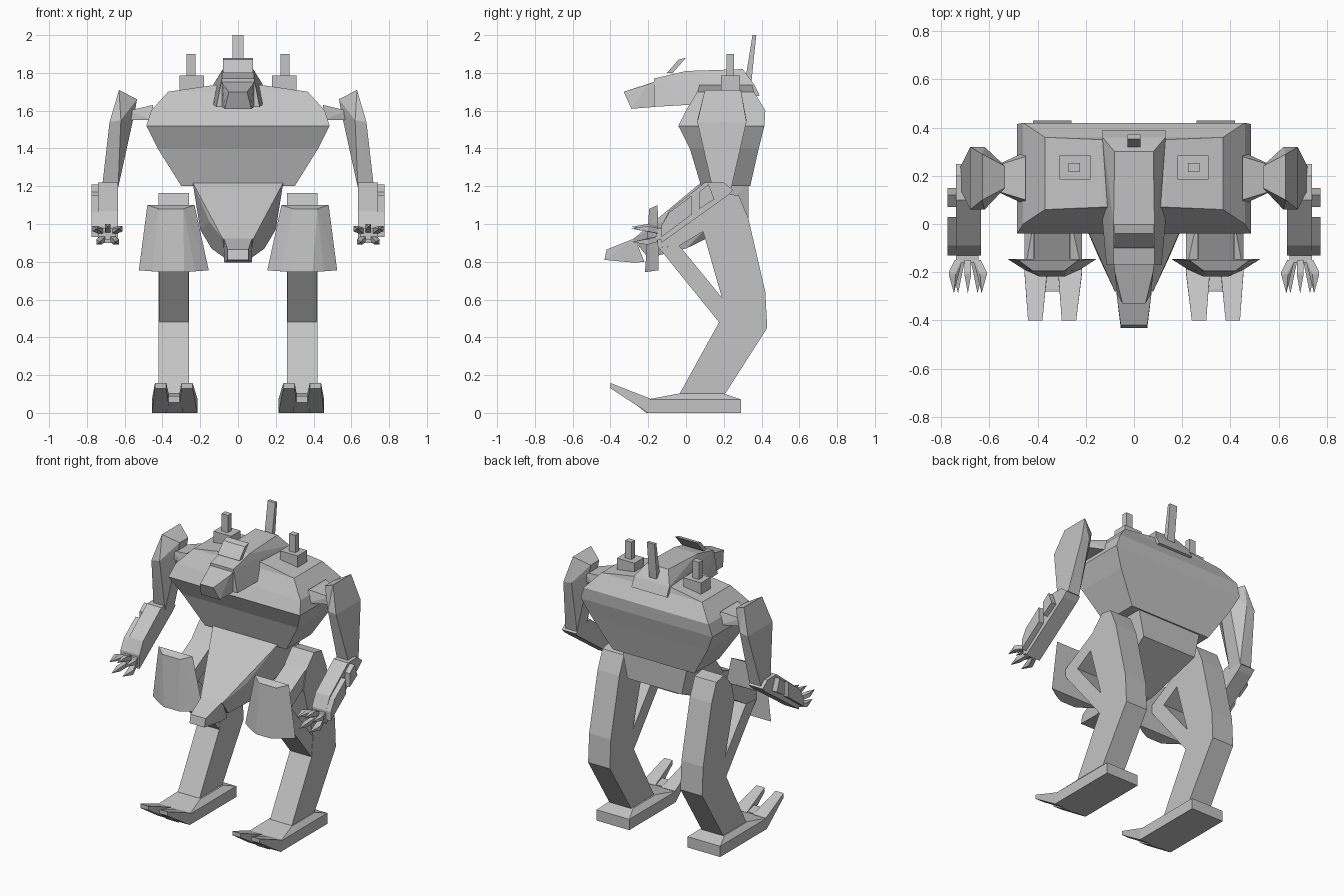
import bpy, bmesh, math

cube = bpy.data.objects.get("Cube")
if cube:
    bpy.data.objects.remove(cube, do_unlink=True)

grey = bpy.data.materials.new("plain grey")
grey.use_nodes = True
COLOUR = (0.55, 0.55, 0.55, 1)
grey.diffuse_color = COLOUR
grey.node_tree.nodes["Principled BSDF"].inputs["Base Color"].default_value = COLOUR


def finish(name, bm):
    bmesh.ops.recalc_face_normals(bm, faces=bm.faces)
    mesh = bpy.data.meshes.new(name)
    bm.to_mesh(mesh)
    bm.free()
    mesh.materials.append(grey)
    obj = bpy.data.objects.new(name, mesh)
    bpy.context.collection.objects.link(obj)


def hull(name, points, side=1):
    """Flat-sided convex solid around the points."""
    bm = bmesh.new()
    for x, y, z in sorted(set(points)):
        bm.verts.new((x * side, y, z))
    res = bmesh.ops.convex_hull(bm, input=bm.verts[:])
    loose = [v for v in bm.verts if not v.link_faces]
    bmesh.ops.delete(bm, geom=loose, context='VERTS')
    bmesh.ops.dissolve_limit(bm, angle_limit=math.radians(1),
                             verts=bm.verts[:], edges=bm.edges[:])
    finish(name, bm)


def prism(name, profile, x0, x1, side=1):
    """Side profile (y, z) extruded across x."""
    bm = bmesh.new()
    a, b = [[bm.verts.new((x * side, y, z)) for y, z in profile] for x in (x0, x1)]
    bm.faces.new(a)
    bm.faces.new(b[::-1])
    n = len(profile)
    for i in range(n):
        j = (i + 1) % n
        bm.faces.new((a[i], b[i], b[j], a[j]))
    finish(name, bm)


def slab(x0, x1, y0, y1, z):
    """Horizontal rectangle."""
    return [(x, y, z) for x in (x0, x1) for y in (y0, y1)]


def box(x0, x1, y0, y1, z0, z1):
    return slab(x0, x1, y0, y1, z0) + slab(x0, x1, y0, y1, z1)


def pairs(rows):
    """Mirrored points from (half width, y, z)."""
    return [(s * w, y, z) for w, y, z in rows for s in (-1, 1)]


def loft(name, rings):
    """Skin over stacked rectangles (half width, y0, y1, z)."""
    bm = bmesh.new()
    loops = [[bm.verts.new(p) for p in
              ((-w, a, z), (w, a, z), (w, b, z), (-w, b, z))] for w, a, b, z in rings]
    bm.faces.new(loops[0])
    bm.faces.new(loops[-1])
    for lo, hi in zip(loops, loops[1:]):
        for i in range(4):
            j = (i + 1) % 4
            bm.faces.new((lo[i], lo[j], hi[j], hi[i]))
    finish(name, bm)


# Torso
loft("torso", [(.3, .08, .34, 1.2), (.425, .02, .385, 1.4), (.485, -.04, .415, 1.52),
               (.46, .0, .42, 1.6), (.37, .06, .36, 1.7), (.13, .07, .35, 1.735)])

# Neck, head and crest
hull("neck", pairs([(.13, .39, 1.68), (.13, .36, 1.74), (.08, .3, 1.82), (.13, .3, 1.66),
                    (.13, 0, 1.63), (.085, 0, 1.81), (.115, -.17, 1.62), (.085, -.17, 1.77)]))
hull("snout", pairs([(.085, -.16, 1.62), (.085, -.16, 1.755), (.08, -.2, 1.74),
                     (.07, -.29, 1.61), (.048, -.33, 1.7)]))
prism("crest", [(-.1, 1.8), (-.07, 1.8), (0, 1.88), (-.04, 1.87)], -.08, .08)
prism("antenna", [(.31, 1.74), (.345, 1.74), (.372, 2), (.352, 2)], -.028, .028)

# Pelvis
hull("pelvis", pairs([(.24, .08, 1.22), (.24, .33, 1.22), (.2, .33, 1.03), (.2, .1, .97),
                      (.14, 0, .87), (.07, -.2, .82), (.15, -.13, 1.01), (.08, -.28, .92)]))
hull("pelvis_nose", pairs([(.075, -.22, .8), (.075, -.27, .925), (.055, -.42, .865),
                           (.055, -.432, .81), (.07, -.27, .795)]))
hull("pelvis_panel", pairs([(.14, .0, 1.13), (.09, -.15, 1.01), (.14, .0, 1.09), (.09, -.15, .98)]))

for side, word in ((1, "left_"), (-1, "right_")):
    # Shoulder turret
    hull(word + "turret_base", box(.18, .31, .185, .285, 1.68, 1.785), side)
    hull(word + "turret_rod", box(.225, .272, .215, .253, 1.77, 1.9), side)

    # Shoulder joint and upper arm
    hull(word + "shoulder_joint", [(.45, .08, 1.55), (.45, .3, 1.55), (.45, .1, 1.63),
         (.45, .28, 1.63)] + [(.58, y, z) for y in (.14, .24) for z in (1.55, 1.6)], side)
    hull(word + "upper_arm", [(.63, .1, 1.71), (.63, .29, 1.71), (.535, .15, 1.66),
         (.535, .24, 1.66), (.545, .15, 1.6), (.545, .24, 1.6), (.62, .06, 1.55),
         (.62, .32, 1.55), (.68, .06, 1.54), (.68, .32, 1.54)]
         + slab(.635, .72, .14, .24, 1.19), side)

    # Forearm with outer guard plates
    prism(word + "forearm", [(.1, 1.22), (.2, 1.22), (.25, 1.18), (.22, 1.15),
          (-.13, .9), (-.13, .99), (-.09, 1.07)], .635, .74, side)
    prism(word + "forearm_rear_plate", [(.07, 1.17), (.12, 1.21), (.15, 1.13), (.07, 1.08)],
          .73, .775, side)
    prism(word + "forearm_front_plate", [(.03, 1.15), (.03, 1.05), (-.13, .93),
          (-.13, .99), (-.09, 1.06)], .73, .775, side)

    # Hand and clawed fingers
    hull(word + "palm", box(.645, .74, -.16, -.12, .915, .975), side)
    for i, (dx, z, lift) in enumerate([(-.05, .965, .01), (0, .97, .015), (.05, .965, .01),
                                       (-.035, .92, -.015), (.035, .92, -.015)]):
        x, r = .69 + dx * .8, .014
        mid = .69 + dx * 1.3
        hull(word + "finger_%d" % (i + 1), box(x - r, x + r, -.16, -.15, z - r, z + r)
             + box(mid - r, mid + r, -.21, -.2, z + lift - r, z + lift + r)
             + [(.69 + dx * 1.15, -.288, z + lift)], side)

    # Leg with bent-back knee
    prism(word + "leg", [(.09, .96), (.12, 1.08), (.2, 1.165), (.28, 1.15), (.33, 1.03),
          (.42, .64), (.43, .45), (.2, .09), (-.04, .09), (.175, .48), (.19, .61)],
          .26, .42, side)
    prism(word + "hip_bar", [(.12, 1.08), (.09, .96), (-.035, .885), (-.15, .875),
          (-.15, .93)], .265, .415, side)
    prism(word + "leg_strut", [(-.145, .875), (-.035, .885), (.19, .61), (.175, .48)],
          .262, .418, side)

    # Curved shin shield
    hull(word + "leg_shield", [(.155, -.145, .755), (.225, -.19, .75), (.285, -.217, .745),
         (.395, -.217, .745), (.455, -.19, .75), (.525, -.145, .755), (.23, -.15, 1.1),
         (.29, -.195, 1.08), (.42, -.195, 1.08), (.48, -.15, 1.1)], side)

    # Foot and toes
    hull(word + "foot", slab(.215, .455, -.2, .29, 0) + slab(.215, .455, -.2, .29, .072)
         + slab(.25, .425, -.04, .2, .102), side)
    hull(word + "toe_web", box(.29, .38, -.21, -.2, 0, .078)
         + slab(.305, .37, -.28, -.27, .09) + slab(.305, .37, -.28, -.27, .055), side)
    for tag, a, b, c, d in (("inner", .215, .315, .24, .3), ("outer", .36, .455, .38, .44)):
        hull(word + tag + "_toe", box(a, b, -.2, -.19, 0, .076)
             + [(x, -.4, z) for x in (c, d) for z in (.13, .158)], side)
